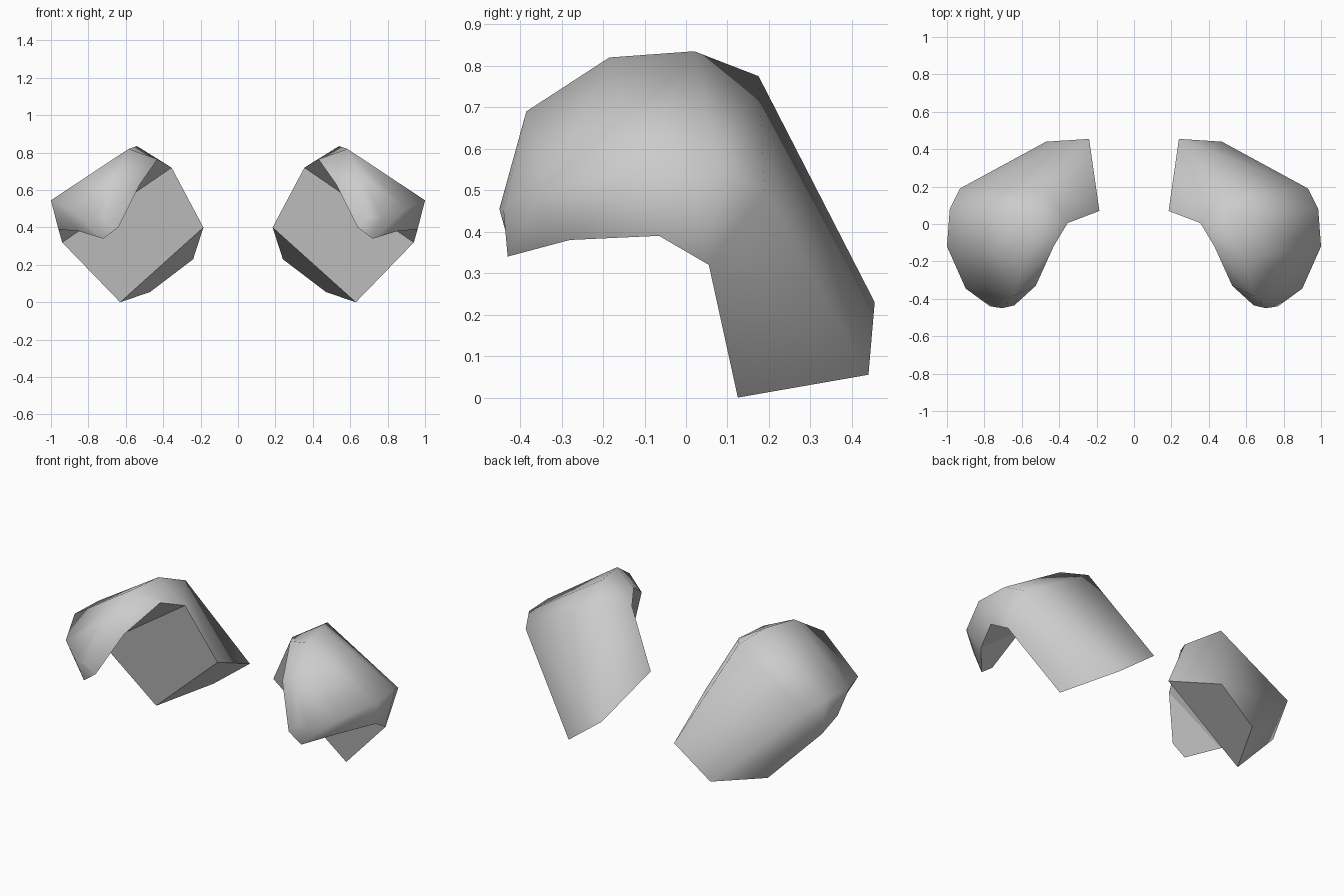
import bpy, bmesh
from mathutils import Vector

if "Cube" in bpy.data.objects:
    bpy.data.objects.remove(bpy.data.objects["Cube"])

grey = bpy.data.materials.new("light_grey")
grey.diffuse_color = (0.6, 0.6, 0.6, 1)
grey.use_nodes = True
grey.node_tree.nodes["Principled BSDF"].inputs["Base Color"].default_value = grey.diffuse_color

# Four-point cross-sections, in the order inner, top, outer, bottom
WRIST = [(.185, .07, .40), (.24, .455, .23), (.47, .44, .055), (.63, .125, .0)]
KNUCKLE = [(.355, .005, .72), (.47, .175, .775), (.93, .19, .50), (.94, .055, .32)]
FINGERS = [
    [None, (.54, .02, .835), (.985, .08, .55), None],      # shares the knuckle's inner and bottom points
    [(.43, -.12, .765), (.585, -.185, .82), (1.0, -.12, .545), (.96, -.065, .39)],
    [(.525, -.33, .63), (.643, -.385, .69), (.90, -.345, .50), (.85, -.28, .38)],
    [(.64, -.435, .40), (.705, -.45, .455), (.77, -.44, .45), (.72, -.43, .34)],
]


def make_hand(name, side):
    bm = bmesh.new()

    def ring(points, shared=None):
        return [bm.verts.new((side * p[0], p[1], p[2])) if p else shared[i]
                for i, p in enumerate(points)]

    wrist, knuckle = ring(WRIST), ring(KNUCKLE)
    rings = [wrist, knuckle]
    for section in FINGERS:
        rings.append(ring(section, knuckle))

    # Loft the sections; strip 3 (bottom to inner) is the flat palm side
    flat = [bm.faces.new(wrist)]
    for a, b in zip(rings, rings[1:]):
        for i in range(4):
            j = (i + 1) % 4
            corners = list(dict.fromkeys([a[i], a[j], b[j], b[i]]))
            if len(corners) > 2:
                face = bm.faces.new(corners)
                if i == 3:
                    flat.append(face)
    # Rounded fingertip
    bm.faces.new(rings[-1])

    bmesh.ops.recalc_face_normals(bm, faces=bm.faces[:])
    # Smooth back of the hand, crisp wrist and palm
    for face in bm.faces:
        face.smooth = face not in flat
    for face in flat:
        for edge in face.edges:
            edge.smooth = False

    mesh = bpy.data.meshes.new(name)
    bm.to_mesh(mesh)
    bm.free()
    mesh.materials.append(grey)
    obj = bpy.data.objects.new(name, mesh)
    bpy.context.collection.objects.link(obj)


make_hand("right_mitten", 1)
make_hand("left_mitten", -1)
